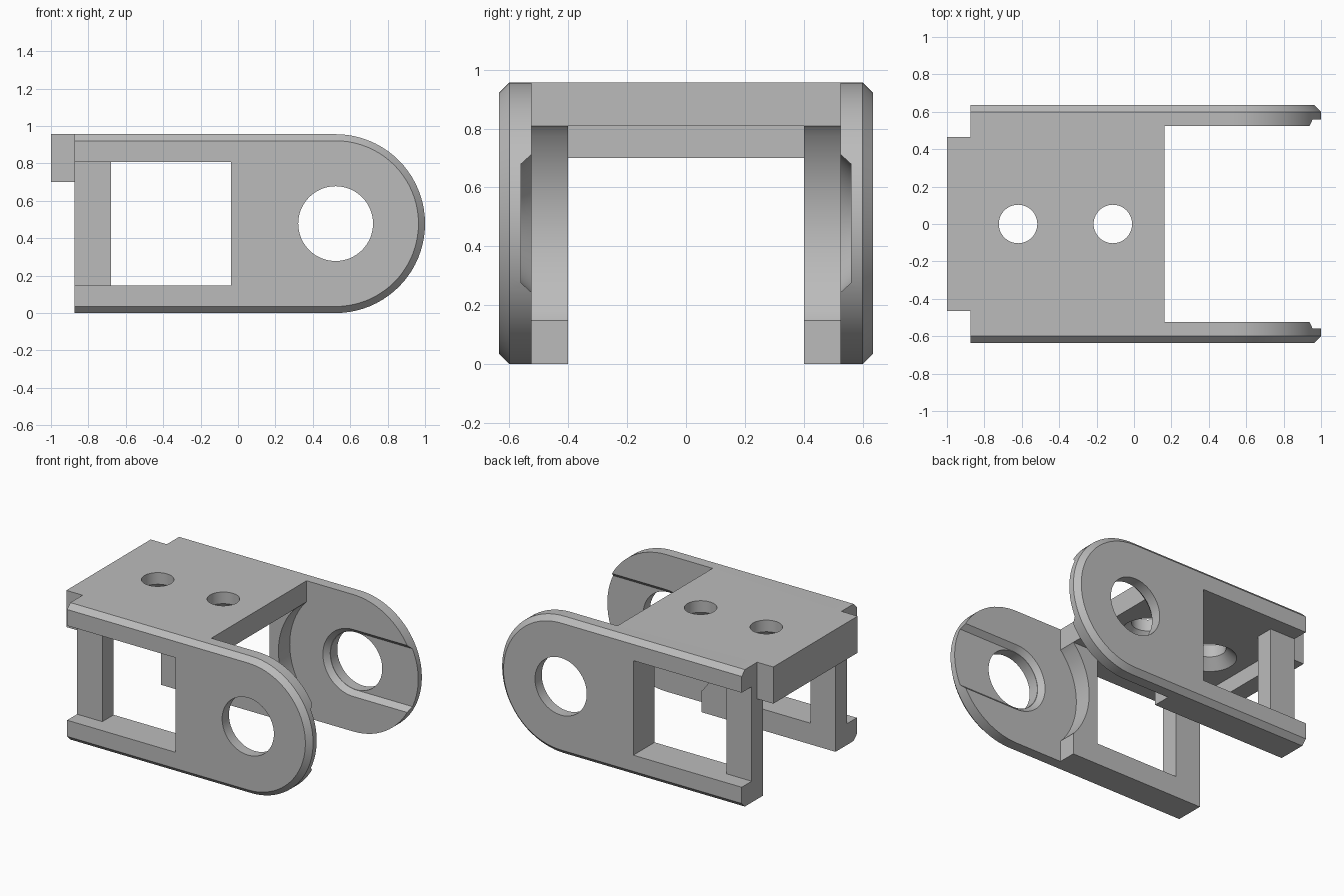
import bpy, bmesh
from math import cos, sin, pi, radians

if "Cube" in bpy.data.objects:
    bpy.data.objects.remove(bpy.data.objects["Cube"])

# Main dimensions
H = 0.956                       # overall height
R = H / 2                       # rounded end radius
CX, CZ = 1 - R, R               # pivot centre
BACK, STEP = -0.875, 0.162      # rear of walls, front of thick section
INNER, MID, OUTER = 0.40, 0.525, 0.635
CHAMFER = 0.035
PLATE_Z = 0.808

steel = bpy.data.materials.new("grey steel")
steel.use_nodes = True
GREY = (0.5, 0.5, 0.5, 1)
steel.diffuse_color = GREY
steel.node_tree.nodes["Principled BSDF"].inputs["Base Color"].default_value = GREY


def loft(name, layers):
    """Closed solid through matching loops of 3D points."""
    bm = bmesh.new()
    loops = [[bm.verts.new(p) for p in layer] for layer in layers]
    n = len(loops[0])
    for a, b in zip(loops, loops[1:]):
        for i in range(n):
            j = (i + 1) % n
            bm.faces.new((a[i], a[j], b[j], b[i]))
    bm.faces.new(loops[0])
    bm.faces.new(loops[-1])
    bmesh.ops.recalc_face_normals(bm, faces=bm.faces)
    mesh = bpy.data.meshes.new(name)
    bm.to_mesh(mesh)
    bm.free()
    mesh.materials.append(steel)
    ob = bpy.data.objects.new(name, mesh)
    bpy.context.collection.objects.link(ob)
    return ob


def at_y(profile, y):
    return [(x, y, z) for x, z in profile]


def box(name, x0, x1, y0, y1, z0, z1):
    profile = [(x0, z0), (x1, z0), (x1, z1), (x0, z1)]
    return loft(name, [at_y(profile, y0), at_y(profile, y1)])


def arc(r, a0, a1, n):
    return [(CX + r * cos(a0 + (a1 - a0) * i / n),
             CZ + r * sin(a0 + (a1 - a0) * i / n)) for i in range(n + 1)]


def disc(x, z, r):
    return [(x, 0, z, r)]


def combine(target, tool, operation):
    mod = target.modifiers.new(tool.name, "BOOLEAN")
    mod.operation, mod.solver, mod.object = operation, "EXACT", tool
    bake(target)
    bpy.data.objects.remove(tool)


def bake(ob):
    graph = bpy.context.evaluated_depsgraph_get()
    mesh = bpy.data.meshes.new_from_object(ob.evaluated_get(graph))
    ob.modifiers.clear()
    ob.data = mesh


# Side wall: straight rear, rounded front, chamfered outer rim
def wall_outline(inset):
    return ([(BACK, inset)] + arc(R - inset, -pi / 2, pi / 2, 40)
            + [(BACK, H - inset)])


body = loft("clevis_bracket", [
    at_y(wall_outline(0), INNER),
    at_y(wall_outline(0), OUTER - CHAMFER),
    at_y(wall_outline(CHAMFER), OUTER)])

# Thin the arm, leaving a concave arc around the pivot
bite = [p for p in arc(0.49, pi / 2, 3 * pi / 2, 48) if p[0] < STEP - 0.001]
relief = [(STEP, -0.1), (1.2, -0.1), (1.2, 1.1), (STEP, 1.1),
          (STEP, PLATE_Z)] + bite + [(STEP, H - PLATE_Z)]
combine(body, loft("arm_relief", [at_y(relief, 0.3), at_y(relief, MID)]),
        "DIFFERENCE")


# Bevelled slot running from the pivot to the tip
def slot(w):
    return [(1.2, CZ + w)] + arc(w, pi / 2, 3 * pi / 2, 32) + [(1.2, CZ - w)]


combine(body, loft("pin_slot", [at_y(slot(0.252), 0.505),
                                at_y(slot(0.202), 0.56)]), "DIFFERENCE")

# Pivot hole
hole = arc(0.2, 0, 2 * pi, 64)[:-1]
combine(body, loft("pivot_hole", [at_y(hole, 0.3), at_y(hole, 0.8)]),
        "DIFFERENCE")

# Side window, with the rear post set back from the outer face
LOW = H - PLATE_Z
combine(body, box("window", -0.68, -0.038, 0.3, 0.8, LOW, PLATE_Z),
        "DIFFERENCE")
combine(body, box("post_recess", -1, -0.038, MID, 0.8, LOW, PLATE_Z),
        "DIFFERENCE")

# Second wall
mirror = body.modifiers.new("mirror", "MIRROR")
mirror.use_axis = (False, True, False)
mirror.use_mirror_merge = False
bake(body)

# Top plate and rear lip
combine(body, box("top_plate", BACK, STEP, -INNER, INNER, PLATE_Z, H), "UNION")
combine(body, box("rear_lip", -1, BACK, -0.465, 0.465, 0.70, H), "UNION")

# Screw holes, countersunk underneath
for x in (-0.62, -0.113):
    rings = [[(x + r * cos(i * pi / 24), r * sin(i * pi / 24), z)
              for i in range(48)]
             for r, z in ((0.18, 0.798), (0.103, 0.875), (0.103, 1.1))]
    combine(body, loft("screw_hole", rings), "DIFFERENCE")

# Smooth curved surfaces, crisp edges
bpy.ops.object.select_all(action="DESELECT")
body.select_set(True)
bpy.context.view_layer.objects.active = body
bpy.ops.object.shade_smooth_by_angle(angle=radians(25))
